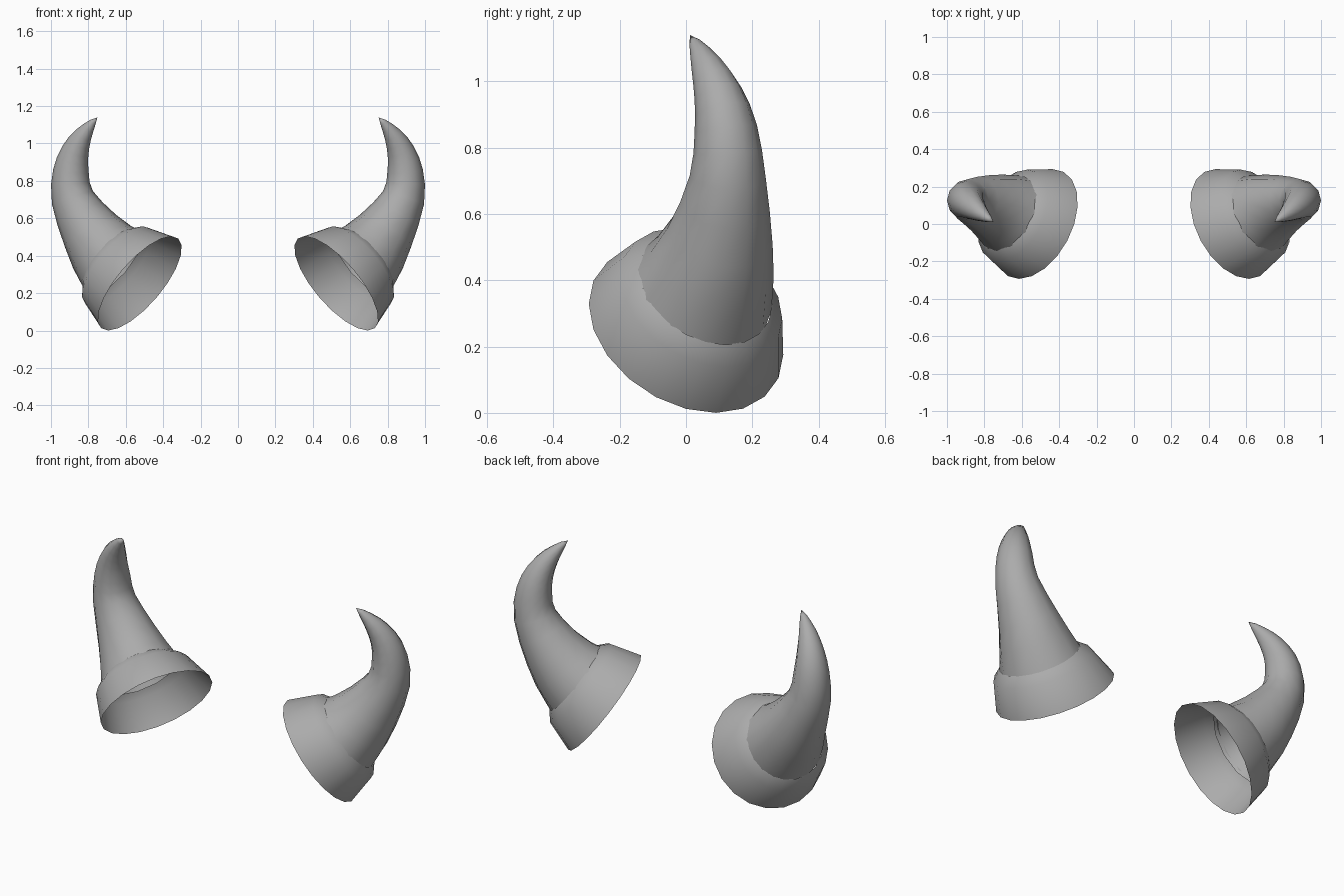
import bpy, bmesh, math
from mathutils import Vector

if "Cube" in bpy.data.objects:
    bpy.data.objects.remove(bpy.data.objects["Cube"])

grey = bpy.data.materials.new("dark_grey")
grey.diffuse_color = (0.41, 0.41, 0.41, 1)
grey.use_nodes = True
grey.node_tree.nodes["Principled BSDF"].inputs["Base Color"].default_value = grey.diffuse_color


def loft(name, stations, sides, tip=None):
    """Skin circular rings (centre, axis, radius); mirror to the other side."""
    bm = bmesh.new()
    rings = []
    for centre, axis, radius in stations:
        n = Vector(axis).normalized()
        u = Vector((0, 1, 0))
        u = (u - n * u.dot(n)).normalized()
        v = n.cross(u)
        ring = []
        for i in range(sides):
            a = 2 * math.pi * i / sides
            ring.append(bm.verts.new(Vector(centre) + radius * (u * math.cos(a) + v * math.sin(a))))
        rings.append(ring)
    for a, b in zip(rings, rings[1:]):
        for i in range(sides):
            j = (i + 1) % sides
            bm.faces.new((a[i], a[j], b[j], b[i]))
    if tip:
        t = bm.verts.new(tip)
        for i in range(sides):
            bm.faces.new((rings[-1][i], rings[-1][(i + 1) % sides], t))
    me = bpy.data.meshes.new(name)
    bm.to_mesh(me)
    bm.free()
    me.materials.append(grey)
    ob = bpy.data.objects.new(name, me)
    bpy.context.collection.objects.link(ob)
    bpy.ops.object.select_all(action='DESELECT')
    ob.select_set(True)
    bpy.context.view_layer.objects.active = ob
    bpy.ops.object.shade_smooth_by_angle(angle=math.radians(40))
    mirror = ob.modifiers.new("mirror", 'MIRROR')
    mirror.use_mirror_merge = False
    return ob


# Flared open cuff at the root of each horn
axis = (0.70, 0.37, 0.60)
loft("horn_cuff", [
    ((0.525, 0.0, 0.252), axis, 0.316),
    ((0.648, 0.046, 0.348), axis, 0.263),
    ((0.68, 0.06, 0.376), axis, 0.214),
], 20)

# Curved tapering horn: centre line points and radius (x, y, z, r)
path = [Vector(p) for p in [
    (0.665, 0.052, 0.365, 0.222),
    (0.788, 0.102, 0.53, 0.162),
    (0.885, 0.126, 0.71, 0.115),
    (0.893, 0.120, 0.855, 0.095),
    (0.87, 0.097, 0.96, 0.074),
    (0.828, 0.063, 1.045, 0.049),
    (0.775, 0.027, 1.115, 0.018),
    (0.752, 0.012, 1.139, 0.0),
]]
# Add a smooth in-between ring on each span of the horn
fine = []
for i in range(len(path) - 1):
    a, b = path[i], path[i + 1]
    before = path[i - 1] if i else 2 * a - b
    after = path[i + 2] if i + 2 < len(path) else 2 * b - a
    fine += [a, (9 * (a + b) - before - after) / 16]
fine = fine[:-1] + [path[-1]]
stations = []
for i, p in enumerate(fine[:-1]):
    direction = axis if i == 0 else (fine[i + 1] - fine[i - 1]).to_3d()
    stations.append((p.to_3d(), direction, p.w))
loft("horn", stations, 12, tuple(path[-1].to_3d()))
